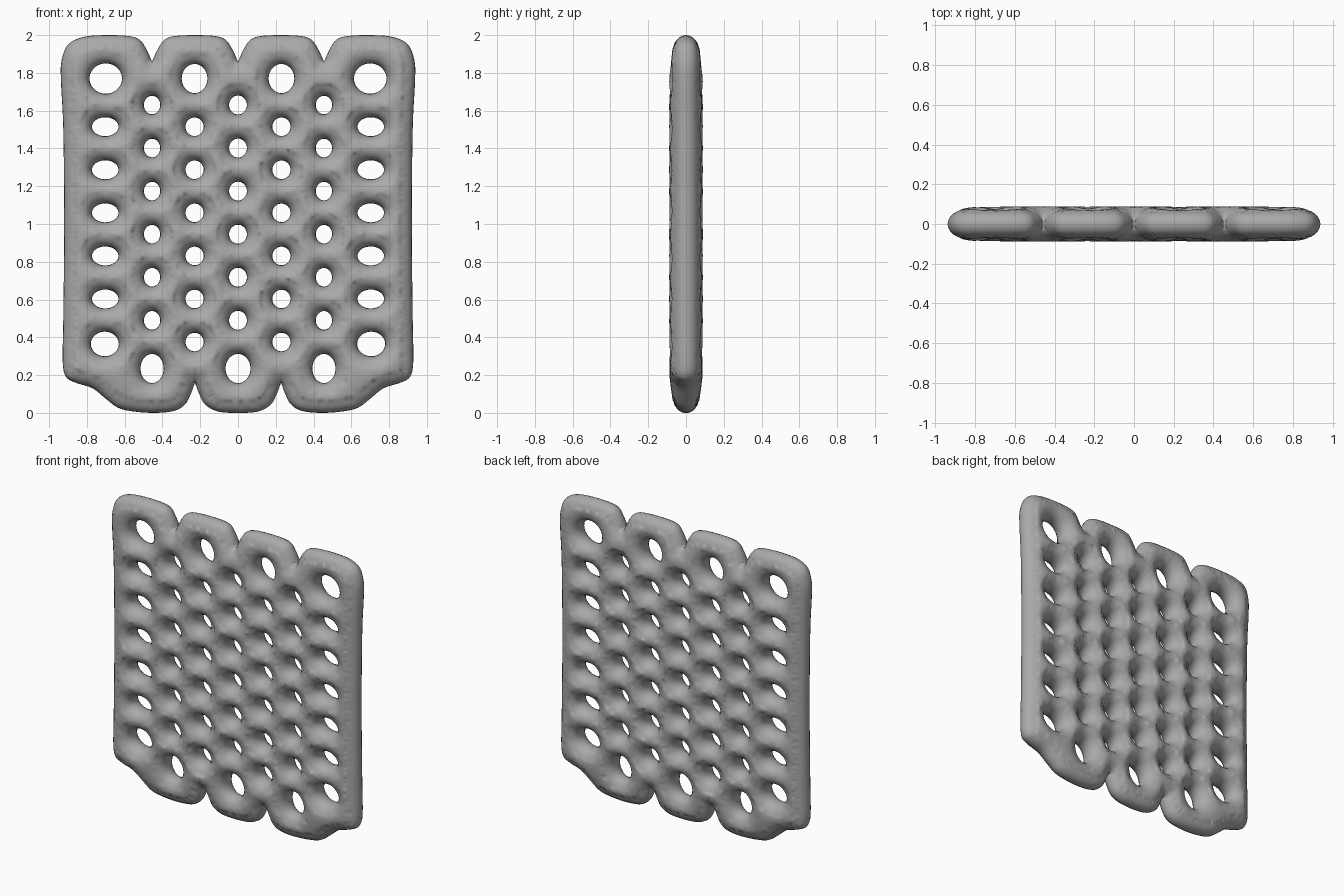
import bpy, bmesh, math
from mathutils import Vector, geometry, kdtree

cube = bpy.data.objects.get("Cube")
if cube:
    bpy.data.objects.remove(cube, do_unlink=True)

ROUND = 0.10     # width of the rounded edge
HALF = 0.093     # half thickness of the panel


def mirrored(points):
    return points + [(-x, z) for x, z in reversed(points)]


def spline(points, steps=16):
    """Smooth curve through a run of points."""
    p = [Vector(q) for q in points]
    p = [2 * p[0] - p[1]] + p + [2 * p[-1] - p[-2]]
    out = []
    for a, b, c, d in zip(p, p[1:], p[2:], p[3:]):
        for i in range(steps):
            t = i / steps
            out.append(0.5 * (2 * b + (c - a) * t + (2 * a - 5 * b + 4 * c - d) * t * t
                              + (3 * b - a - 3 * c + d) * t ** 3))
    return out + [p[-2]]


def resample(points, step):
    """Even spacing along an open run, leaving off its last point."""
    lengths = [(b - a).length for a, b in zip(points, points[1:])]
    count = max(2, round(sum(lengths) / step))
    gap, out, run, k = sum(lengths) / count, [], 0, 0
    for i in range(count):
        while run + lengths[k] < i * gap:
            run += lengths[k]
            k += 1
        out.append(points[k].lerp(points[k + 1], (i * gap - run) / lengths[k]))
    return out


# Outline: scalloped top and bottom, with a sharp notch between scallops
top_lobe = [(0, 1.86), (0.03, 1.925), (0.065, 1.975), (0.12, 1.995), (0.2275, 2)]
top_lobe += [(0.455 - x, z) for x, z in reversed(top_lobe[:-1])]
side = [(0.455, 1.86), (0.485, 1.925), (0.52, 1.975), (0.58, 1.995), (0.70, 2), (0.82, 1.99),
        (0.90, 1.95), (0.935, 1.86), (0.937, 1.75), (0.925, 1.5), (0.92, 1), (0.925, 0.5),
        (0.928, 0.27), (0.91, 0.19), (0.86, 0.16), (0.77, 0.13), (0.70, 0.075), (0.64, 0.03),
        (0.57, 0.01), (0.45, 0), (0.34, 0.01), (0.28, 0.045), (0.25, 0.10), (0.228, 0.16)]
bottom_lobe = mirrored([(0.228, 0.16), (0.205, 0.10), (0.175, 0.045), (0.115, 0.01), (0.04, 0)])
runs = [top_lobe, side, bottom_lobe,
        [(-x, z) for x, z in reversed(side)], [(-x, z) for x, z in reversed(top_lobe)]]
outline = []
for run in runs:
    outline += resample(spline(run), 0.015)

# Holes: staggered columns as (x, z, half width, half height)
PITCH = 0.228
holes = []
for s in (-1, 1):
    holes.append((s * 0.70, 1.77, 0.086, 0.08))
    holes.append((s * 0.705, 0.365, 0.074, 0.065))
    holes.append((s * 0.23, 1.77, 0.068, 0.077))
    holes.append((s * 0.455, 0.235, 0.061, 0.077))
    for i in range(6):
        if i < 5:
            holes.append((s * 0.703, 1.515 - i * PITCH, 0.07, 0.05))
        holes.append((s * 0.23, 1.515 - i * PITCH, 0.048, 0.049))
        holes.append((s * 0.455, 1.63 - i * PITCH, 0.043, 0.049))
holes.append((0, 0.235, 0.066, 0.077))
holes += [(0, 1.63 - i * PITCH, 0.047, 0.05) for i in range(6)]


def ellipse(x, z, rx, rz, n=40):
    # Clockwise, so that the material lies on the left of travel
    return [Vector((x + rx * math.cos(-2 * math.pi * i / n),
                    z + rz * math.sin(-2 * math.pi * i / n))) for i in range(n)]


loops = [outline[::-1]] + [ellipse(*h) for h in holes]
tree = kdtree.KDTree(sum(map(len, loops)))
owner = []
for k, loop in enumerate(loops):
    for p in loop:
        tree.insert((p.x, p.y, 0), len(owner))
        owner.append(k)
tree.balance()


def nearest(p):
    return tree.find((p.x, p.y, 0))[2]


def nearest_other(p, own):
    return tree.find((p.x, p.y, 0), filter=lambda i: owner[i] != own)[2]


def inside(p):
    if any(((p.x - x) / a) ** 2 + ((p.y - z) / b) ** 2 < 1 for x, z, a, b in holes):
        return False
    hit = False
    for a, b in zip(outline, outline[1:] + outline[:1]):
        if (a.y > p.y) != (b.y > p.y) and p.x < a.x + (p.y - a.y) * (b.x - a.x) / (b.y - a.y):
            hit = not hit
    return hit


def height(p, d):
    """Rounded section, thinner toward the top and bottom rims and the sides."""
    rise = math.sqrt(max(0, 1 - (1 - min(d / ROUND, 1)) ** 2))
    edge = max((abs(p.y - 1) - 0.72) / 0.25, (abs(p.x) - 0.74) / 0.2)
    edge = min(max(edge, 0), 1)
    return HALF * rise * (1 - 0.2 * edge * edge * (3 - 2 * edge))


# Sample points: boundary loops, rings offset from them, then an even fill
points, depth, edges = [], [], []
for loop in loops:
    base, n = len(points), len(loop)
    points += loop
    depth += [0] * n
    edges += [(base + i, base + (i + 1) % n) for i in range(n)]
for k, loop in enumerate(loops):
    for angle in (14, 28, 42, 56, 70):
        d = ROUND * (1 - math.cos(math.radians(angle)))
        for i, p in enumerate(loop):
            along = (loop[(i + 1) % len(loop)] - loop[i - 1]).normalized()
            q = p + Vector((-along.y, along.x)) * d
            if nearest_other(q, k) > d + 0.004 and nearest(q) > d * 0.93:
                points.append(q)
                depth.append(d)
last = ROUND * (1 - math.cos(math.radians(70)))
STEP = 0.018
for row in range(int(2 / STEP)):
    for col in range(int(1.9 / STEP)):
        q = Vector((-0.95 + (col + row % 2 / 2) * STEP, (row + 0.5) * STEP))
        d = nearest(q)
        if d > last * 0.85 and inside(q):
            points.append(q)
            depth.append(d)

verts, _, faces, source, _, _ = geometry.delaunay_2d_cdt(points, edges, [], 0, 1e-6)

# Front half of the lattice, mirrored to make the back
bm = bmesh.new()
made, deep = [], []
for p, src in zip(verts, source):
    d = depth[src[0]] if src else 0
    made.append(bm.verts.new((p.x, -height(p, d), p.y)))
    deep.append(d)
for f in faces:
    if any(deep[i] > 0 for i in f):
        bm.faces.new([made[i] for i in f]).smooth = True
soft = [v for v, d in zip(made, deep) if d > 0.035]
for _ in range(6):
    bmesh.ops.smooth_vert(bm, verts=soft, factor=0.5, use_axis_y=True)
bmesh.ops.delete(bm, geom=[v for v in bm.verts if not v.link_faces], context='VERTS')
mesh = bpy.data.meshes.new("lattice_panel")
bm.to_mesh(mesh)
bm.free()
panel = bpy.data.objects.new("lattice_panel", mesh)
bpy.context.collection.objects.link(panel)
mirror = panel.modifiers.new("back_half", 'MIRROR')
mirror.use_axis = (False, True, False)
mirror.merge_threshold = 0.0005

# Plain grey
grey = bpy.data.materials.new("grey")
grey.use_nodes = True
grey.diffuse_color = (0.4, 0.4, 0.4, 1)
grey.node_tree.nodes["Principled BSDF"].inputs["Base Color"].default_value = (0.4, 0.4, 0.4, 1)
mesh.materials.append(grey)
